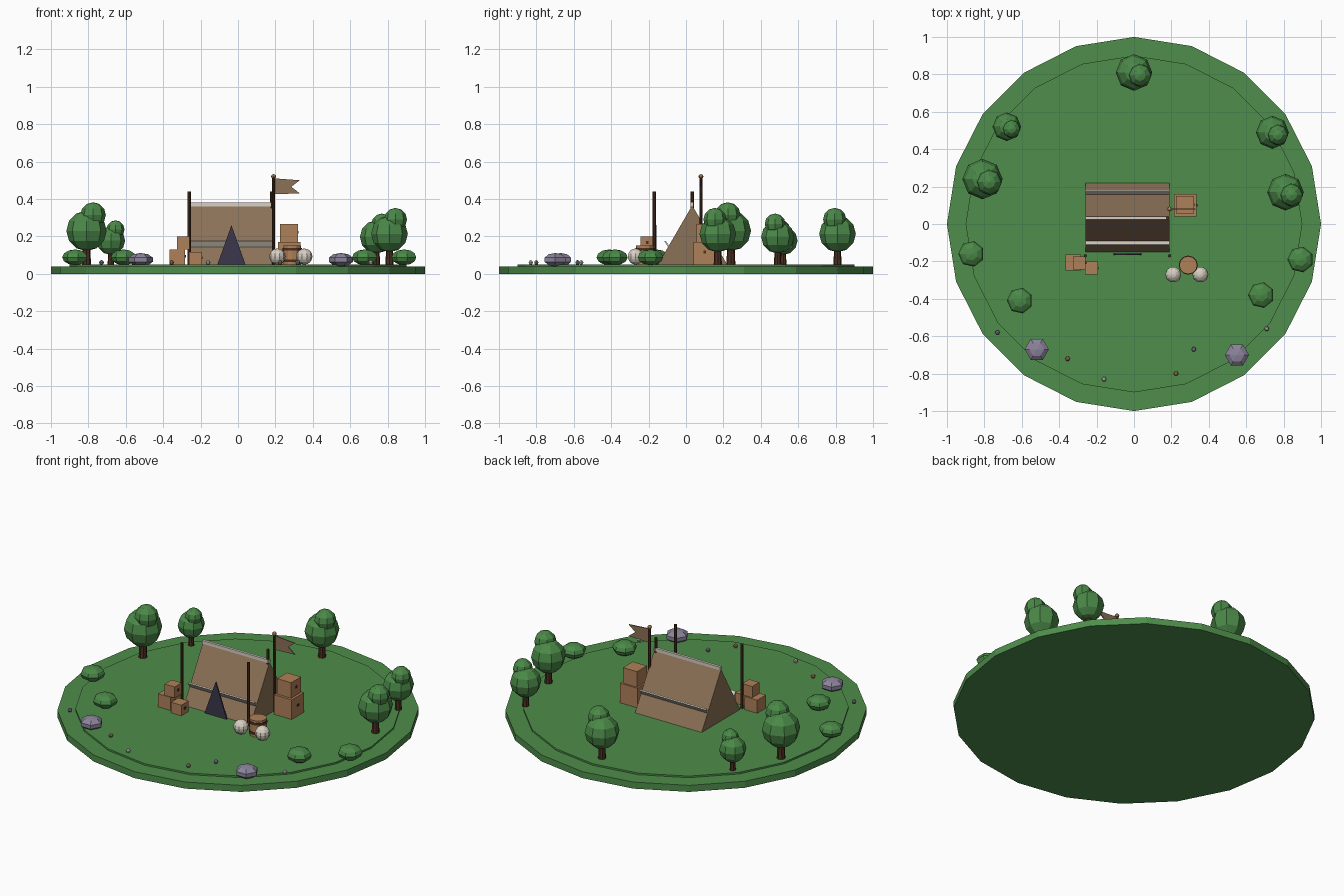
import bpy, bmesh, math
from mathutils import Vector, Matrix

cube = bpy.data.objects.get("Cube")
if cube:
    bpy.data.objects.remove(cube, do_unlink=True)


def material(name, r, g, b):
    m = bpy.data.materials.new(name)
    m.use_nodes = True
    m.diffuse_color = (r, g, b, 1)
    m.node_tree.nodes["Principled BSDF"].inputs["Base Color"].default_value = (r, g, b, 1)
    return m


GRASS = material("grass green", .077, .27, .07)
LEAF = material("leaf green", .07, .25, .065)
CANVAS = material("tan canvas", .26, .165, .095)
CREAM = material("cream cloth", .68, .63, .54)
NAVY = material("dark navy", .045, .038, .075)
POST = material("dark wood", .07, .028, .014)
CRATE = material("crate wood", .43, .22, .1)
ROCK = material("grey stone", .26, .23, .33)

GROUND = 0.05


def finish(name, bm, mat):
    bmesh.ops.recalc_face_normals(bm, faces=bm.faces)
    mesh = bpy.data.meshes.new(name)
    bm.to_mesh(mesh)
    bm.free()
    mesh.materials.append(mat)
    obj = bpy.data.objects.new(name, mesh)
    bpy.context.collection.objects.link(obj)
    return obj


def box(name, centre, size, mat, tilt=0):
    bm = bmesh.new()
    bmesh.ops.create_cube(bm, size=1)
    m = Matrix.Translation(centre) @ Matrix.Rotation(tilt, 4, 'X') @ Matrix.Diagonal((*size, 1))
    bmesh.ops.transform(bm, matrix=m, verts=bm.verts)
    return finish(name, bm, mat)


def cylinder(name, x, y, z0, z1, r0, mat, r1=None, sides=8):
    bm = bmesh.new()
    bmesh.ops.create_cone(bm, cap_ends=True, segments=sides, radius1=r0,
                          radius2=r0 if r1 is None else r1, depth=z1 - z0)
    bmesh.ops.translate(bm, verts=bm.verts, vec=(x, y, (z0 + z1) / 2))
    return finish(name, bm, mat)


def ball(name, x, y, z, r, mat, height=None, sides=8, rings=6):
    bm = bmesh.new()
    bmesh.ops.create_uvsphere(bm, u_segments=sides, v_segments=rings, radius=1)
    bmesh.ops.scale(bm, verts=bm.verts, vec=(r, r, height or r))
    bmesh.ops.rotate(bm, verts=bm.verts, matrix=Matrix.Rotation(math.pi / 2, 3, 'Z'))
    bmesh.ops.translate(bm, verts=bm.verts, vec=(x, y, z))
    return finish(name, bm, mat)


def prism(name, outline, offset, mat):
    """Closed outline of 3D points pushed along an offset."""
    bm = bmesh.new()
    face = bm.faces.new([bm.verts.new(p) for p in outline])
    out = bmesh.ops.extrude_face_region(bm, geom=[face])
    bmesh.ops.translate(bm, vec=offset,
                        verts=[v for v in out["geom"] if isinstance(v, bmesh.types.BMVert)])
    return finish(name, bm, mat)


# Ground: two stacked twenty-sided discs
def disc(name, radius, z0, z1):
    obj = cylinder(name, 0, 0, z0, z1, radius, GRASS, sides=20)
    return obj


disc("ground_base", 1, 0, .04)
disc("ground_top", .9, .04, GROUND)

# Tent body, cloth strips and doorway
X0, X1, RIDGE_Y = -.26, .19, .033
MID, LENGTH = (X0 + X1) / 2, X1 - X0
prism("tent", [(X0, -.15, GROUND), (X0, .22, GROUND), (X0, RIDGE_Y, .365)], (LENGTH, 0, 0), CANVAS)
box("ridge_strip", (MID, RIDGE_Y, .37), (LENGTH, .016, .02), CREAM)
for side, label in ((-1, "front"), (1, "back")):
    box(label + "_strip", (MID, RIDGE_Y + side * .135, .16), (LENGTH, .008, .036), CREAM,
        tilt=-side * math.radians(-35) * -1)
prism("doorway", [(-.11, -.158, GROUND), (.04, -.158, GROUND), (-.035, -.158, .26)],
      (0, -.008, 0), NAVY)

# Poles and flag
for label, x, y in (("left", X1, -.17), ("right", X0, -.17), ("ridge", X1 - .01, RIDGE_Y)):
    cylinder(label + "_pole", x, y, GROUND, .44, .009, POST)
cylinder("flag_pole", X1, .08, GROUND, .52, .009, POST)
ball("flag_pole_knob", X1, .08, .52, .013, CRATE)
flag = [(.195, .51), (.33, .5), (.285, .465), (.33, .43), (.195, .425)]
prism("flag", [(x, .077, z) for x, z in flag], (0, .006, 0), CANVAS)


# Crates, each with a small dark latch
def crate(name, x, y, z, size, height):
    box(name, (x, y, z + height / 2), (size, size, height), CRATE)
    box(name + "_latch", (x + size / 2, y, z + height * .55), (.008, .014, .014), POST)


crate("big_crate", .275, .1, GROUND, .12, .12)
crate("big_top_crate", .273, .103, .17, .095, .095)
crate("side_crate", -.325, -.205, GROUND, .085, .08)
crate("side_top_crate", -.292, -.208, .13, .068, .068)
crate("small_crate", -.228, -.236, GROUND, .07, .065)

# Barrel with hoops, and two sacks
cylinder("barrel", .29, -.22, GROUND, .15, .048, CRATE, sides=12)
for z in (.07, .13):
    cylinder("barrel_hoop", .29, -.22, z - .007, z + .007, .051, POST, sides=12)
for x in (.21, .355):
    ball("sack", x, -.27, .092, .043, CREAM, sides=10, rings=8)

# Trees: x, y, size
for x, y, s in ((0, .81, 1), (-.68, .52, .78), (-.81, .24, 1.1), (.74, .49, .9), (.81, .17, 1)):
    base = GROUND
    cylinder("tree_trunk", x, y, base, base + .11 * s, .022 * s, POST, r1=.017 * s)
    ball("tree_crown", x, y, base + .163 * s, .098 * s, LEAF)
    ball("tree_tip", x + .032 * s, y - .015 * s, base + .24 * s, .062 * s, LEAF)

# Bushes and rocks
for x, y in ((-.87, -.16), (-.61, -.41), (.68, -.38), (.89, -.19)):
    ball("bush", x, y, .088, .07, LEAF, height=.042, sides=7)
for x, y in ((-.52, -.67), (.55, -.7)):
    ball("rock", x, y, .075, .068, ROCK, height=.036, sides=6, rings=5)

# Scattered pebbles and flowers
for x, y, mat in ((-.73, -.58, ROCK), (-.355, -.72, CRATE), (-.16, -.83, CREAM),
                  (.225, -.8, CRATE), (.32, -.67, ROCK), (.71, -.56, CREAM)):
    ball("pebble", x, y, .06, .013, mat, sides=6, rings=4)
